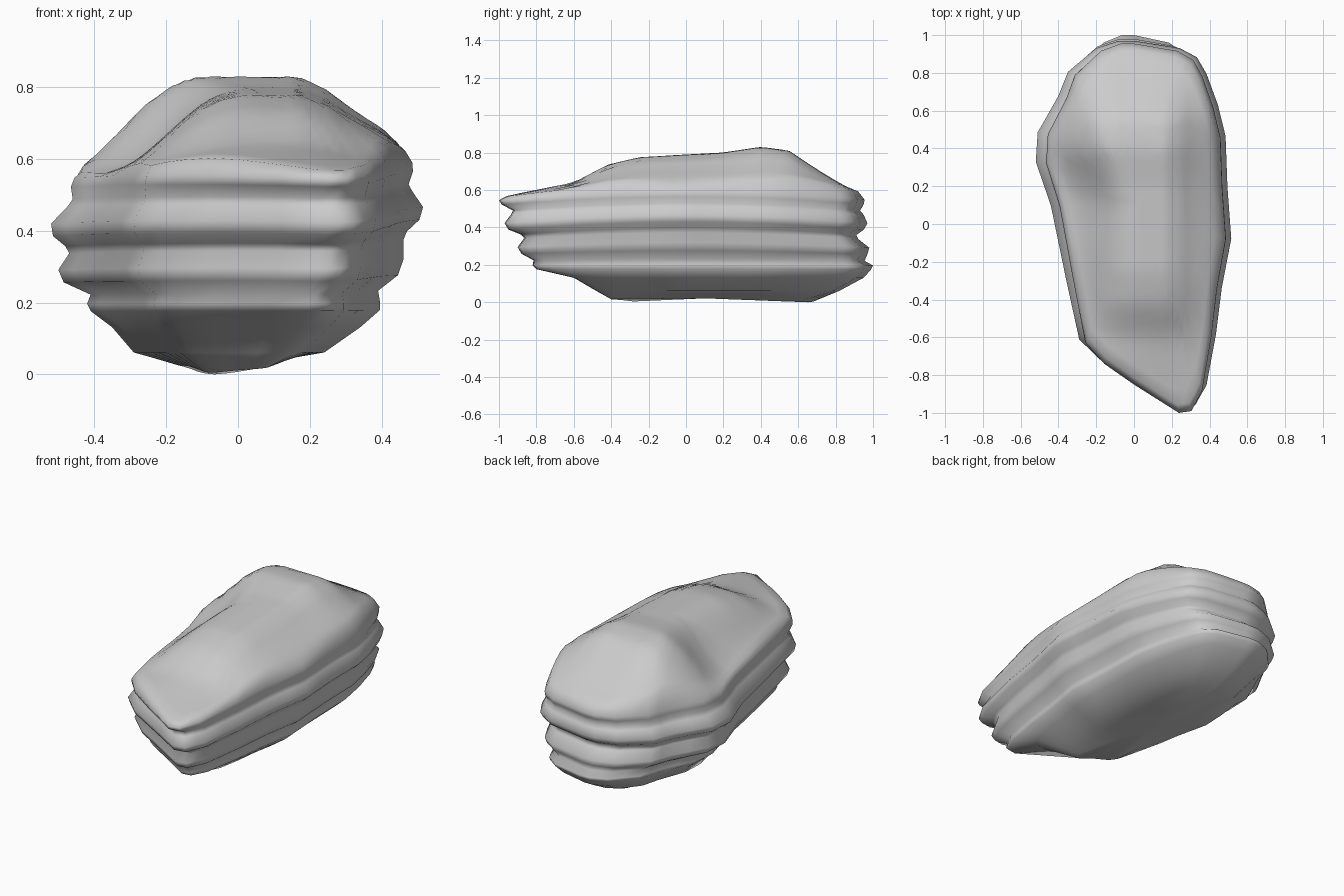
import bpy, bmesh, math

if "Cube" in bpy.data.objects:
    bpy.data.objects.remove(bpy.data.objects["Cube"])

# Plan outline of the rock, counter-clockwise from the front tip
outline = [(.25, -1), (.32, -.99), (.38, -.88), (.43, -.6), (.46, -.35), (.51, -.08),
           (.49, .2), (.48, .48), (.44, .65), (.38, .82), (.33, .91), (.24, .96),
           (.0, 1), (-.08, 1), (-.2, .96), (-.35, .83), (-.40, .7), (-.51, .5),
           (-.52, .34), (-.44, .1), (-.36, -.3), (-.29, -.63), (-.18, -.74), (0, -.85)]
plan = []
for i, (x, y) in enumerate(outline):
    nx, ny = outline[(i + 1) % len(outline)]
    plan += [(x, y), ((x + nx) / 2, (y + ny) / 2)]

# Strata: height, left, right, front and back reach of each ring
strata = [(.005, .17, .13, .40, .68), (.07, .29, .24, .48, .82), (.14, .35, .34, .60, .95),
          (.185, .41, .395, .80, .99), (.205, .42, .395, .82, 1.0), (.23, .41, .39, .815, .955),
          (.265, .485, .445, .88, .97), (.30, .50, .46, .90, .98), (.345, .47, .46, .865, .92),
          (.365, .48, .47, .885, .91), (.395, .515, .505, .95, .95), (.43, .52, .515, .97, .97),
          (.475, .475, .485, .935, .95), (.495, .46, .475, .925, .93), (.53, .465, .487, .985, .95),
          (.555, .455, .485, 1.0, .955)]

# Top: crest height and crest centre along the length, then fall-off to the right
crest = [(-1, .57), (-.6, .65), (-.42, .745), (-.25, .785), (.2, .81), (.4, .84),
         (.55, .82), (.7, .72), (.85, .63), (1, .57)]
centre = [(-.5, .06), (.1, .04), (.4, -.08), (1, -.08)]
right_fall = [(0, 1), (.17, .99), (.25, .84), (.3, .68), (.42, .34), (.49, 0)]


def lerp(table, t):
    for (a, va), (b, vb) in zip(table, table[1:]):
        if t <= b:
            return va + (vb - va) * max(0, (t - a) / (b - a))
    return table[-1][1]


def arch(x, y, z):
    # Strata rise towards the middle of the right side
    return (.022 + .045 * x) * (1 - min(1, y * y)) * min(1, max(0, z - .17) / .2)


def top_height(x, y):
    base = .565 + arch(x, y, .555)
    xc = lerp(centre, y)
    if x > xc:
        g = lerp(right_fall, x)
    else:
        u = min(1, (xc - x) / .42)
        g = .5 + .5 * math.cos(math.pi * u ** 1.2)
    z = base + max(0, lerp(crest, y) - base) * g
    return z - .025 * math.exp(-((x + .22) / .1) ** 2 - ((y - .2) / .17) ** 2)


bm = bmesh.new()
rings = []


def add_ring(points):
    ring = [bm.verts.new(p) for p in points]
    if rings:
        prev = rings[-1]
        for i in range(len(ring)):
            j = (i + 1) % len(ring)
            bm.faces.new((prev[i], prev[j], ring[j], ring[i]))
    rings.append(ring)


def cap(ring, p):
    c = bm.verts.new(p)
    for i, v in enumerate(ring):
        bm.faces.new((v, ring[(i + 1) % len(ring)], c))


# Layered sides
for k, (z, l, r, f, b) in enumerate(strata):
    pts = []
    for x, y in plan:
        px = x * (r / .51 if x > 0 else l / .52)
        py = y * (b if y > 0 else f)
        pz = z + arch(px, py, z)
        if k == 0:  # keel low at both ends, raised between
            pz += .14 * abs(px + .08) + .02 * max(0, 1 - ((py - .14) / .54) ** 2)
        pts.append((px, py, pz))
    add_ring(pts)
rim = [v.co.copy() for v in rings[-1]]

# Domed top with crest and hollow
cx, cy = .03, .1
for s in [.96] + [1 - k / 18 for k in range(2, 18)]:
    pts = []
    for p in rim:
        x, y = cx + (p.x - cx) * s, cy + (p.y - cy) * s
        pts.append((x, y, top_height(x, y)))
    add_ring(pts)
cap(rings[-1], (cx, cy, top_height(cx, cy)))
cap(rings[0], (-.03, .1, .03))

bmesh.ops.recalc_face_normals(bm, faces=bm.faces)
low = min(v.co.z for v in bm.verts)
for v in bm.verts:
    v.co.z -= low
mesh = bpy.data.meshes.new("layered_rock")
bm.to_mesh(mesh)
bm.free()
mesh.shade_smooth()
rock = bpy.data.objects.new("layered_rock", mesh)
bpy.context.collection.objects.link(rock)
